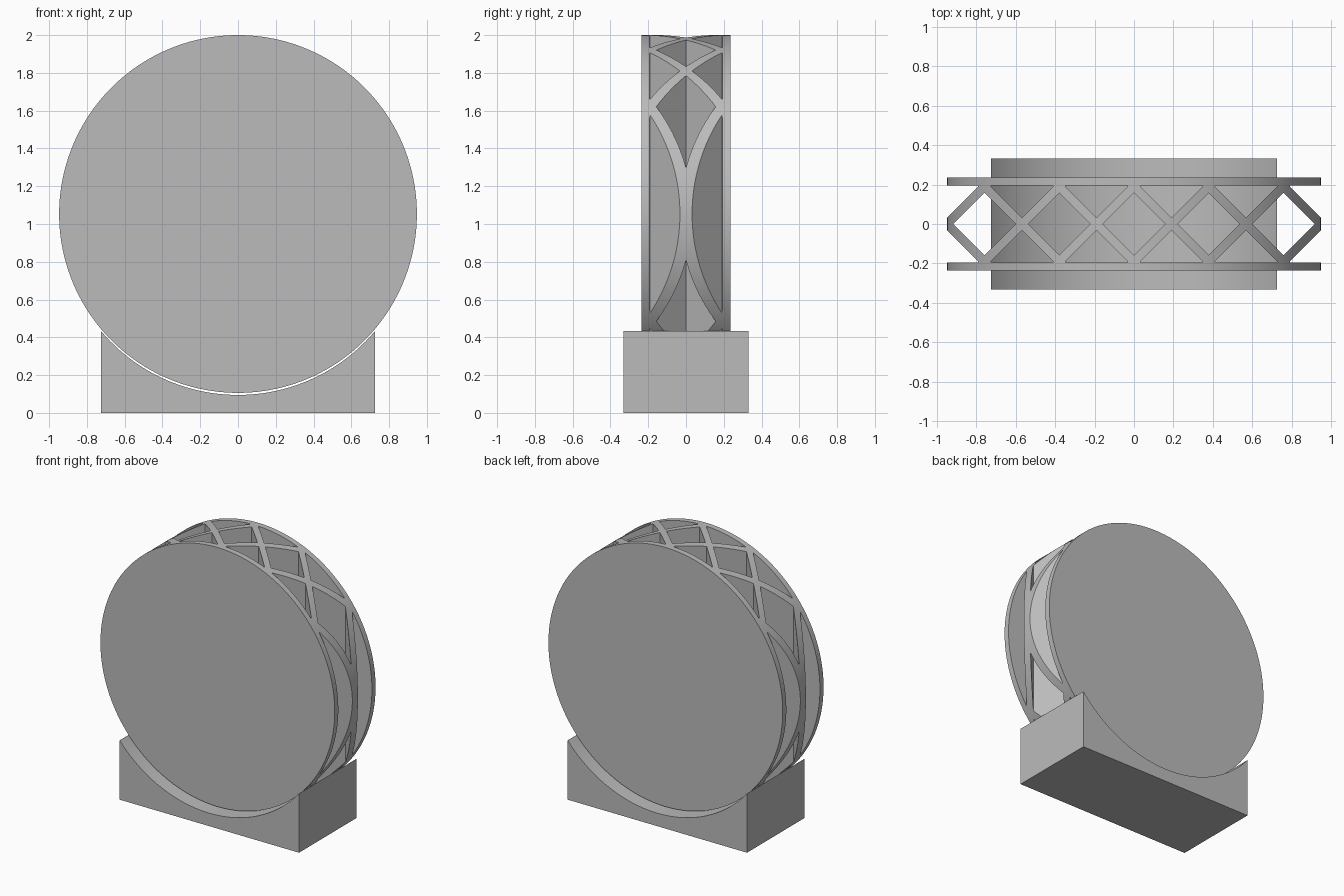
import bpy, bmesh, math
from mathutils import Matrix

cube = bpy.data.objects.get("Cube")
if cube:
    bpy.data.objects.remove(cube, do_unlink=True)

RADIUS = 0.947       # wheel radius
CENTRE = 1.053       # wheel axis height
HALF_DEPTH = 0.236   # wheel half thickness
INNER = 0.194        # inner face of the end discs
STEP = RADIUS / 5    # half a lattice cell
CELL = STEP - 0.032  # half diagonal of a cell opening
STAND_X, STAND_Y, STAND_TOP = 0.7255, 0.3315, 0.4325

grey = bpy.data.materials.new("light grey")
grey.use_nodes = True
grey.diffuse_color = (0.5, 0.5, 0.5, 1)
grey.node_tree.nodes["Principled BSDF"].inputs["Base Color"].default_value = (0.5, 0.5, 0.5, 1)


def prisms(name, outlines, low, high, turn=None):
    """Extrude flat outlines from low to high along z, then turn the result."""
    bm = bmesh.new()
    for outline in outlines:
        face = bm.faces.new([bm.verts.new((x, y, low)) for x, y in outline])
        extruded = bmesh.ops.extrude_face_region(bm, geom=[face])["geom"]
        top = [v for v in extruded if isinstance(v, bmesh.types.BMVert)]
        bmesh.ops.translate(bm, verts=top, vec=(0, 0, high - low))
    bmesh.ops.recalc_face_normals(bm, faces=bm.faces)
    if turn:
        bm.transform(turn)
    mesh = bpy.data.meshes.new(name)
    bm.to_mesh(mesh)
    bm.free()
    obj = bpy.data.objects.new(name, mesh)
    bpy.context.collection.objects.link(obj)
    mesh.materials.append(grey)
    return obj


def smooth(obj):
    bpy.ops.object.select_all(action="DESELECT")
    obj.select_set(True)
    bpy.context.view_layer.objects.active = obj
    bpy.ops.object.shade_smooth_by_angle(angle=math.radians(25))


upright = Matrix.Rotation(math.pi / 2, 4, "X")

# Wheel: a solid disc with its axis along y
segments = 160
angles = [math.tau * i / segments for i in range(segments)]
circle = [(RADIUS * math.cos(a), CENTRE + RADIUS * math.sin(a)) for a in angles]
wheel = prisms("lattice_wheel", [circle], -HALF_DEPTH, HALF_DEPTH, upright)

# Lattice openings: diamonds along the middle, half diamonds against the discs
openings = []
for k in range(-2, 3):
    x = 2 * k * STEP
    openings.append([(x - CELL, 0), (x, -CELL), (x + CELL, 0), (x, CELL)])
for k in range(-3, 3):
    x = (2 * k + 1) * STEP
    for s in (-1, 1):
        openings.append([(x - CELL, s * STEP), (x, s * (STEP - CELL)), (x + CELL, s * STEP),
                         (x + CELL, s * INNER), (x - CELL, s * INNER)])
cutter = prisms("opening_cutter", openings, -1, 3)
cutter.hide_render = True

cut = wheel.modifiers.new("openings", "BOOLEAN")
cut.operation = "DIFFERENCE"
cut.solver = "EXACT"
cut.object = cutter
bpy.context.view_layer.objects.active = wheel
bpy.ops.object.modifier_apply(modifier=cut.name)
bpy.data.objects.remove(cutter, do_unlink=True)
smooth(wheel)

# Stand: a block with a round cradle just below the wheel
cradle_centre = CENTRE - 0.011
reach = math.acos((cradle_centre - STAND_TOP) / RADIUS)
arc = [reach * (1 - 2 * i / 48) for i in range(49)]
profile = [(-STAND_X, 0), (STAND_X, 0), (STAND_X, STAND_TOP)]
profile += [(RADIUS * math.sin(a), cradle_centre - RADIUS * math.cos(a)) for a in arc]
profile.append((-STAND_X, STAND_TOP))
stand = prisms("cradle_stand", [profile], -STAND_Y, STAND_Y, upright)
smooth(stand)
